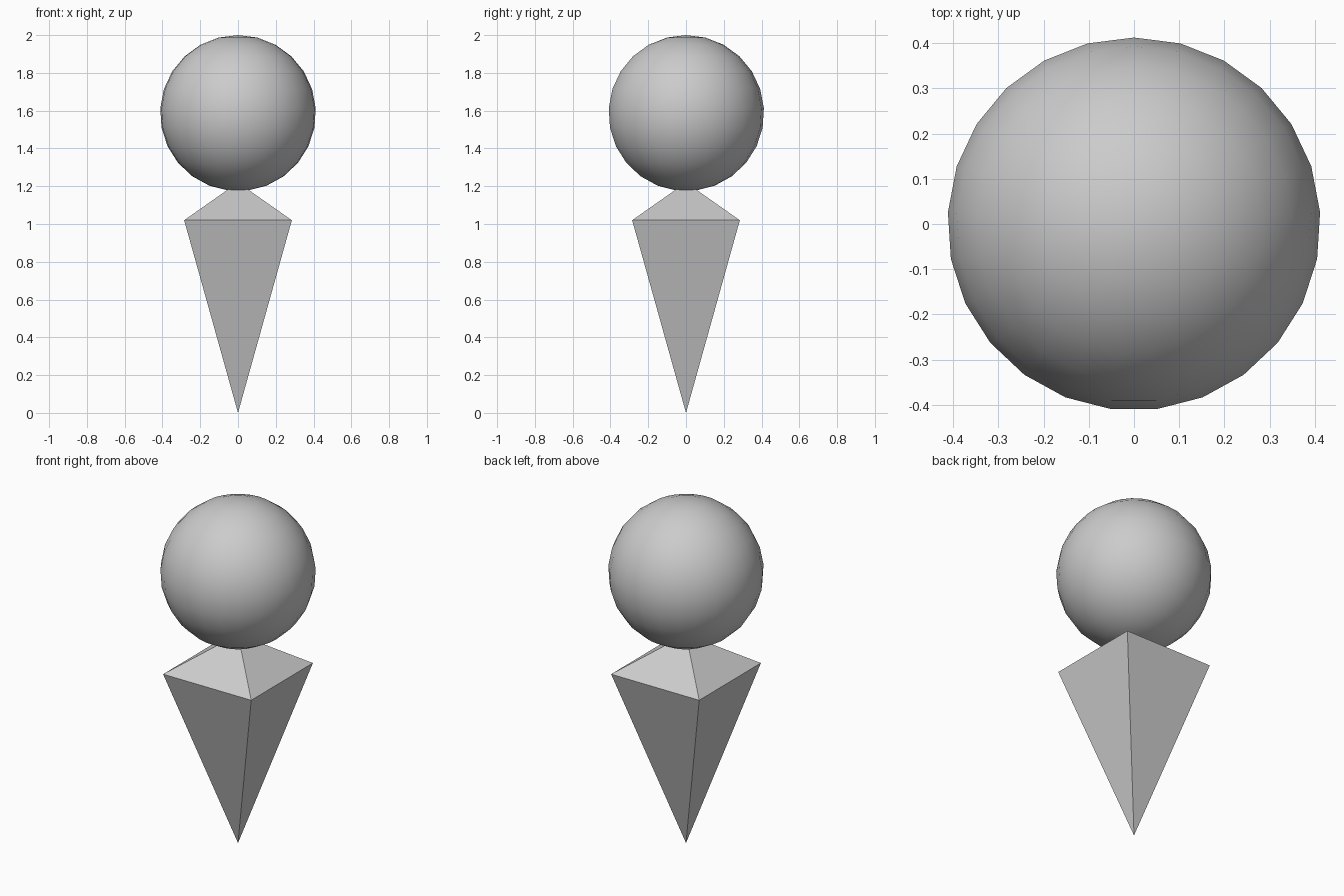
import bpy, bmesh
from math import sin, cos, pi

if "Cube" in bpy.data.objects:
    bpy.data.objects.remove(bpy.data.objects["Cube"])

def make_object(name, bm, smooth=False):
    bmesh.ops.recalc_face_normals(bm, faces=bm.faces)
    for f in bm.faces:
        f.smooth = smooth
    me = bpy.data.meshes.new(name)
    bm.to_mesh(me)
    bm.free()
    ob = bpy.data.objects.new(name, me)
    bpy.context.collection.objects.link(ob)
    return ob

# Stretched four-sided diamond: long point down, short point into the ball
HALF, SHOULDER, APEX = 0.285, 1.02, 1.22
bm = bmesh.new()
ring = [bm.verts.new((sx * HALF, sy * HALF, SHOULDER))
        for sx, sy in ((-1, -1), (1, -1), (1, 1), (-1, 1))]
for z in (0.0, APEX):
    tip = bm.verts.new((0, 0, z))
    for i in range(4):
        bm.faces.new((ring[i], ring[(i + 1) % 4], tip))
make_object("diamond_body", bm)

# Ball: half profile of a 25-sided circle, revolved in 25 steps
SIDES, R = 25, 0.413
CENTRE = 2.0 - R
bm = bmesh.new()
step = 2 * pi / SIDES
rings = [[bm.verts.new((R * sin(k * step) * sin(j * step),
                        R * sin(k * step) * cos(j * step),
                        CENTRE + R * cos(k * step))) for j in range(SIDES)]
         for k in range(1, 13)]
top = bm.verts.new((0, 0, CENTRE + R))
bottom = bm.verts.new((0, 0, CENTRE + R * cos(12 * step)))
for j in range(SIDES):
    n = (j + 1) % SIDES
    bm.faces.new((top, rings[0][j], rings[0][n]))
    bm.faces.new((bottom, rings[-1][n], rings[-1][j]))
    for a, b in zip(rings, rings[1:]):
        bm.faces.new((a[j], b[j], b[n], a[n]))
make_object("ball", bm, smooth=True)
